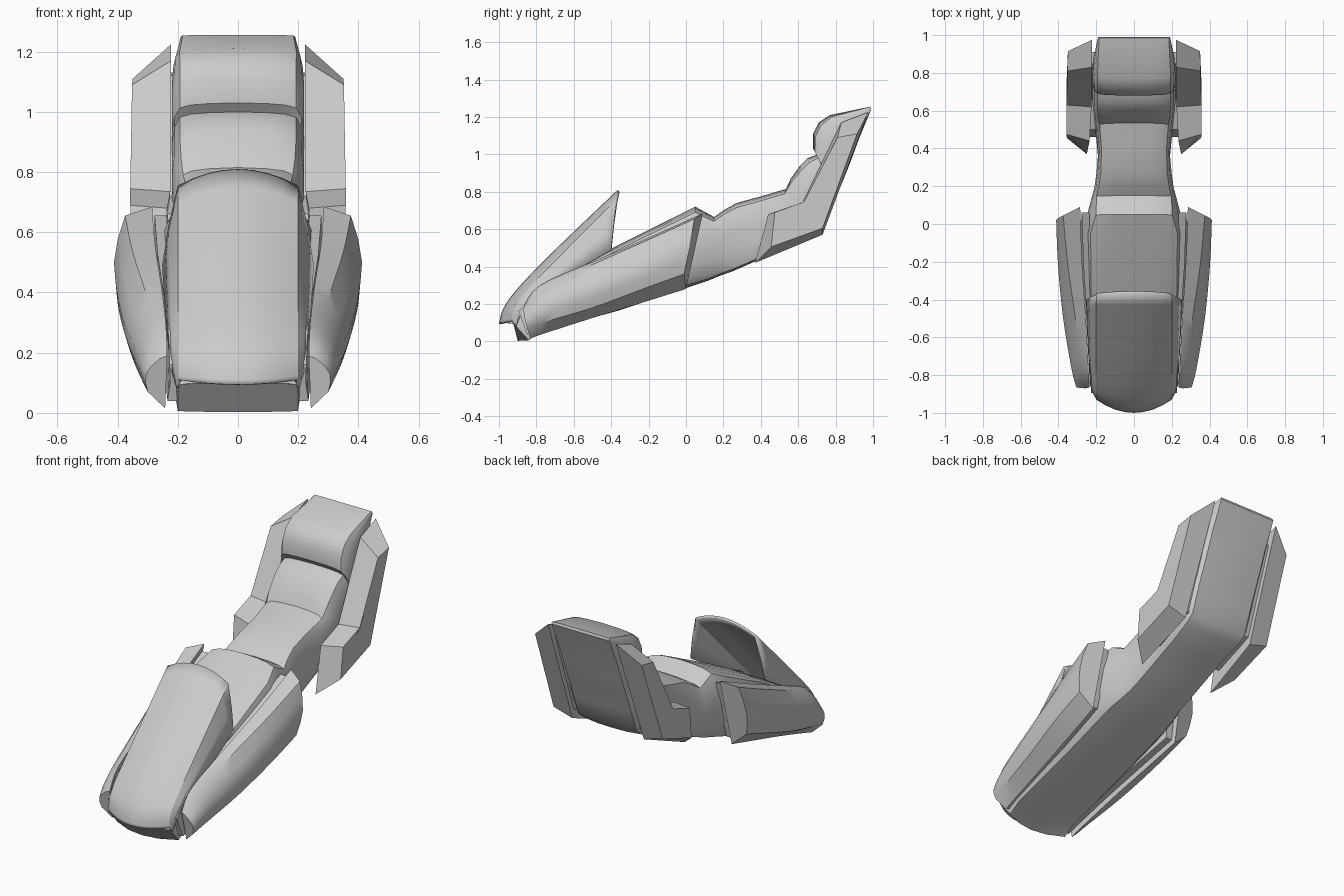
import bpy, bmesh
from mathutils import Vector

if "Cube" in bpy.data.objects:
    bpy.data.objects.remove(bpy.data.objects["Cube"])


def loft(name, rings, closed=True, caps=True, angle=35, mirror=False):
    """Skin a list of equal-length point rings."""
    bm = bmesh.new()
    vs = [[bm.verts.new(p) for p in r] for r in rings]
    n = len(vs[0])
    for a, b in zip(vs, vs[1:]):
        for i in range(n if closed else n - 1):
            j = (i + 1) % n
            bm.faces.new((a[i], a[j], b[j], b[i]))
    if caps:
        bm.faces.new(vs[0])
        bm.faces.new(vs[-1][::-1])
    bmesh.ops.recalc_face_normals(bm, faces=bm.faces)
    me = bpy.data.meshes.new(name)
    bm.to_mesh(me)
    bm.free()
    ob = bpy.data.objects.new(name, me)
    bpy.context.collection.objects.link(ob)
    bpy.ops.object.select_all(action='DESELECT')
    ob.select_set(True)
    bpy.context.view_layer.objects.active = ob
    bpy.ops.object.shade_smooth_by_angle(angle=angle * 3.14159 / 180)
    if mirror:
        m = ob.modifiers.new("Mirror", 'MIRROR')
        m.use_mirror_merge = False
    return ob


def smooth(rings, steps):
    """Catmull-Rom interpolation between rings."""
    out = []
    last = len(rings) - 1
    for k in range(last):
        quad = [rings[min(max(k + d, 0), last)] for d in (-1, 0, 1, 2)]
        for s in range(steps):
            t = s / steps
            ring = []
            for p in zip(*quad):
                a, b, c, d = map(Vector, p)
                ring.append(0.5 * (2 * b + (c - a) * t + (2 * a - 5 * b + 4 * c - d) * t * t
                                   + (3 * b - a - 3 * c + d) * t ** 3))
            out.append(ring)
    return out + [[Vector(p) for p in rings[-1]]]


# Body, tank and seat: top y,z, bottom y,z, half widths at top, middle, bottom
def body_ring(ty, tz, by, bz, wt, wm, wb, bow=0.0):
    half = [(0, 0), (wt * .55, .01), (wt * .9, .03), (wt * .6 + wm * .4, .07),
            (wt * .2 + wm * .8, .2), (wm, .42), (wm, .7), (wm * .5 + wb * .5, .9),
            (wb, .97), (wb * .5, .995), (0, 1)]
    ring = [(x, ty + (by - ty) * t + bow * (x / .2) ** 2, tz + (bz - tz) * t) for x, t in half]
    return ring + [(-x, y, z) for x, y, z in ring[-2:0:-1]]


front = [
    (-.985, .10, -.90, .003, .19, .20, .20, .06),
    (-.83, .25, -.77, .05, .19, .22, .20, .01),
    (-.40, .495, -.36, .165, .21, .25, .20),
    (-.05, .67, -.03, .275, .21, .26, .20),
    (.05, .72, .03, .295, .17, .25, .20),
]
seat = [
    (.15, .665, .12, .325, .18, .225, .19),
    (.20, .70, .18, .35, .17, .21, .18),
    (.27, .74, .25, .375, .16, .20, .18),
    (.40, .775, .33, .41, .16, .19, .18),
    (.535, .815, .42, .45, .17, .20, .18),
    (.56, .87, .55, .505, .175, .21, .18),
    (.61, .94, .69, .56, .175, .22, .19),
    (.65, .98, .74, .60, .175, .22, .19),
    (.705, 1.0, .79, .74, .175, .22, .19),
]
headrest = [
    (.68, 1.03, .81, .79, .175, .22, .19),
    (.68, 1.11, .84, .86, .175, .22, .19),
    (.71, 1.17, .88, .96, .175, .22, .19),
    (.77, 1.21, .92, 1.07, .18, .215, .19),
    (.985, 1.255, .99, 1.24, .18, .19, .19),
]
loft("body_and_seat", [body_ring(*s) for s in front + seat + headrest])

# Front cowl: hollow shell, open to the rear; centre y,z, edge y,z, lower side y,z
cowl = [
    (-1.0, .095, -.93, .11, .205, -.91, .08),
    (-.975, .18, -.915, .19, .222, -.885, .15),
    (-.89, .295, -.84, .285, .233, -.82, .235),
    (-.70, .49, -.67, .46, .243, -.64, .35),
    (-.365, .81, -.375, .755, .252, -.40, .49),
]
rings = []
for cy, cz, ey, ez, sx, sy, sz in cowl:
    arc = [(x, cy + (ey - cy) * (x / .2) ** 2, cz + (ez - cz) * (x / .2) ** 2)
           for x in (0, .05, .1, .15, .2)]
    half = arc + [(.2 + (sx - .2) * .6, (ey + sy) / 2, (ez + sz) / 2), (sx, sy, sz)]
    rings.append([(-x, y, z) for x, y, z in half[:0:-1]] + half)
shell = loft("front_cowl", smooth(rings, 4), closed=False, caps=False, angle=28)
sol = shell.modifiers.new("Thickness", 'SOLIDIFY')
sol.thickness = .014
# thicken toward the inside whichever way the normals point
sol.offset = -1 if sum(p.normal.z for p in shell.data.polygons) > 0 else 1

# Front side fairings: inner top, ridge, widest, low, inner bottom
fairing = [
    [(.285, .09, .685), (.375, .045, .655), (.412, .02, .50), (.39, -.01, .36), (.30, 0, .28)],
    [(.275, -.2, .555), (.35, -.22, .535), (.402, -.22, .40), (.38, -.23, .28), (.28, -.24, .205)],
    [(.255, -.5, .425), (.31, -.5, .41), (.375, -.5, .29), (.35, -.5, .18), (.26, -.5, .125)],
    [(.24, -.78, .30), (.275, -.775, .28), (.33, -.77, .19), (.315, -.77, .10), (.245, -.77, .038)],
    [(.235, -.865, .19), (.26, -.87, .18), (.305, -.865, .13), (.30, -.85, .07), (.242, -.83, .015)],
]
fine = []
for r in smooth(fairing, 4):
    a, b, c, d, e = r
    # round the outer flank
    fine.append([a, b, b.lerp(c, .5) + Vector((.006, 0, 0)), c,
                 c.lerp(d, .5) + Vector((.005, 0, 0)), d, e])
loft("front_fairing", fine, mirror=True)

# Thin backing panels between body and fairings
backing = []
for r in fairing:
    t, b = Vector(r[0]), Vector(r[4])
    t += Vector((-.008, -.03, -.03))
    b += Vector((-.008, -.02, .025))
    m = t.lerp(b, .5)
    m.x -= .005
    backing.append([t, m, b, b - Vector((.04, 0, 0)), m - Vector((.04, 0, 0)), t - Vector((.04, 0, 0))])
loft("backing_panel", backing, mirror=True)

# Rear side panels: inner outline bridged to a smaller outer outline
inner = [(.25, .37, .42), (.235, .44, .68), (.225, .62, .735), (.222, .83, 1.17),
         (.222, .975, 1.225), (.235, .73, .57)]
outer = [(.355, .455, .505), (.358, .475, .69), (.358, .63, .745), (.352, .81, 1.09),
         (.350, .915, 1.11), (.358, .73, .605)]
loft("rear_side_panel", [inner, outer], angle=10, mirror=True)

# Spacers joining the rear panels to the body
spacer = [[(x, y, z) for y, z in ((.46, .52), (.50, .66), (.66, .72), (.85, 1.12), (.91, 1.13), (.72, .62))]
          for x in (.15, .235)]
loft("rear_spacer", spacer, angle=10, mirror=True)
